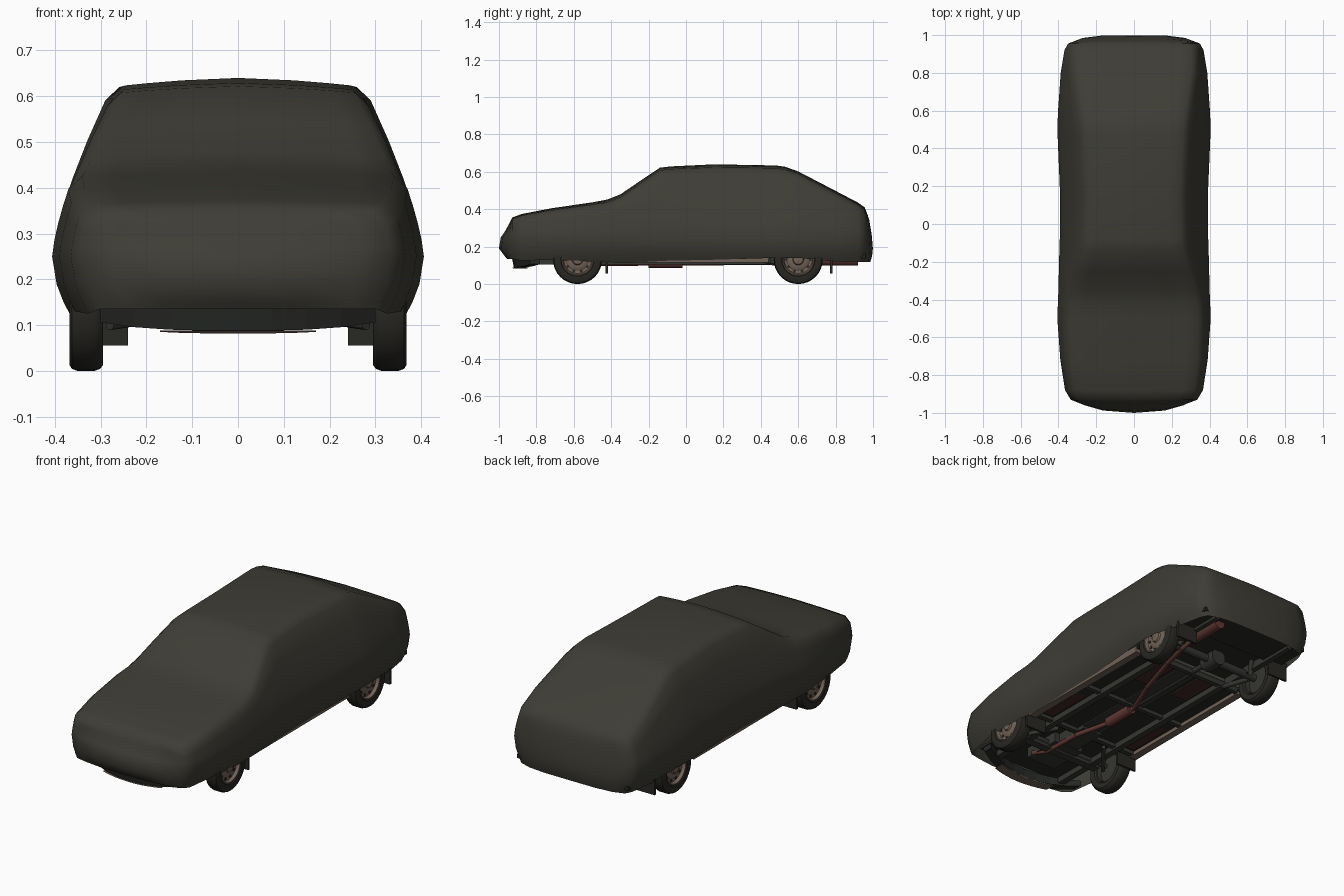
import bpy, bmesh, math
from mathutils import Vector

if "Cube" in bpy.data.objects:
    bpy.data.objects.remove(bpy.data.objects["Cube"])


def material(name, rgb):
    m = bpy.data.materials.new(name)
    m.diffuse_color = (*rgb, 1)
    m.use_nodes = True
    m.node_tree.nodes["Principled BSDF"].inputs["Base Color"].default_value = m.diffuse_color
    return m


CLOTH = material("dark olive cloth", (0.048, 0.046, 0.036))
RUBBER = material("black rubber", (0.022, 0.021, 0.017))
RIM = material("tan metal", (0.17, 0.125, 0.095))
RUST = material("rusty red", (0.12, 0.04, 0.033))
FLOOR = material("underbody black", (0.02, 0.022, 0.019))
FRAME = material("chassis grey", (0.036, 0.038, 0.032))
DARKRED = material("dark red paint", (0.05, 0.022, 0.018))


def finish(name, bm, mat, angle=None):
    bmesh.ops.remove_doubles(bm, verts=bm.verts, dist=1e-5)
    bmesh.ops.recalc_face_normals(bm, faces=bm.faces)
    me = bpy.data.meshes.new(name)
    bm.to_mesh(me)
    bm.free()
    me.materials.append(mat)
    ob = bpy.data.objects.new(name, me)
    bpy.context.collection.objects.link(ob)
    if angle:
        bpy.ops.object.select_all(action='DESELECT')
        ob.select_set(True)
        bpy.context.view_layer.objects.active = ob
        bpy.ops.object.shade_smooth_by_angle(angle=math.radians(angle))
    return ob


def box(name, x, y, z, mat):
    bm = bmesh.new()
    bmesh.ops.create_cube(bm, size=1)
    for v in bm.verts:
        v.co = [(a + b) / 2 + c * (b - a) for (a, b), c in zip((x, y, z), v.co)]
    return finish(name, bm, mat)


def pair(name, x, y, z, mat):
    box(name + "_right", x, y, z, mat)
    box(name + "_left", (-x[1], -x[0]), y, z, mat)


def tube(name, pts, r, mat, n=10):
    bm = bmesh.new()
    for a, b in zip(pts, pts[1:]):
        a, b = Vector(a), Vector(b)
        d = b - a
        geo = bmesh.ops.create_cone(bm, cap_ends=True, segments=n, radius1=r, radius2=r, depth=d.length)
        q = Vector((0, 0, 1)).rotation_difference(d)
        for v in geo['verts']:
            v.co = q @ v.co + (a + b) / 2
    return finish(name, bm, mat, 40)


def lathe(name, profile, x, y, z, side, mat, n=32):
    """Spin (radius, x offset) points about an axle along x."""
    bm = bmesh.new()
    rings = [[bm.verts.new((x + side * o, y + r * math.cos(2 * math.pi * i / n),
                            z + r * math.sin(2 * math.pi * i / n))) for i in range(n)]
             for r, o in profile]
    for a, b in zip(rings, rings[1:]):
        for i in range(n):
            bm.faces.new((a[i], a[(i + 1) % n], b[(i + 1) % n], b[i]))
    return finish(name, bm, mat, 35)


def lerp(table, t):
    for (a, u), (b, v) in zip(table, table[1:]):
        if t <= b:
            return u + (v - u) * max(0, (t - a) / (b - a))
    return table[-1][1]


# Cloth cover: stations of y, ridge height, half width, hem height, crown
STATIONS = [(-.93, .355, .335, .135, .008), (-.88, .374, .365, .125, .008), (-.72, .405, .39, .13, .01),
            (-.5, .437, .406, .12, .012), (-.42, .452, .403, .118, .015), (-.35, .48, .40, .115, .015),
            (-.25, .548, .398, .117, .015), (-.14, .622, .395, .115, .014), (-.08, .629, .393, .118, .014),
            (.15, .64, .391, .13, .016), (.48, .634, .405, .14, .014), (.53, .627, .405, .14, .014),
            (.6, .602, .402, .14, .012), (.8, .498, .388, .12, .012), (.92, .435, .368, .117, .01),
            (.955, .41, .35, .117, .01)]
COLS = [-1, -.8, -.5, 0, .5, .8, 1]


def side_x(z, w):
    return w - .52 * (z - .25) ** 1.4 if z > .25 else w - 2.2 * (.25 - z) ** 2 - .03 * (.25 - z)


def side_points(st):
    """Points from roof edge down to hem for one half."""
    y, zt, w, hem, crown = st
    zc = zt - crown - .028
    cx = side_x(zc, w)
    zs = [zc - (zc - .25) * f for f in (0, .25, .5, .75, 1)] + [.19, .15, hem]
    return [(cx - .03, zt - crown)] + [(side_x(z, w), z) for z in zs]


bm = bmesh.new()
rows = []
for st in STATIONS:
    y, zt, crown = st[0], st[1], st[4]
    side = side_points(st)
    top = [(s * side[0][0], zt - crown * abs(s) ** 1.6) for s in COLS]
    line = [(-x, z) for x, z in side[:0:-1]] + top + side[1:]
    rows.append([bm.verts.new((x, y, z)) for x, z in line])
for a, b in zip(rows, rows[1:]):
    for i in range(len(a) - 1):
        bm.faces.new((a[i], a[i + 1], b[i + 1], b[i]))
# Rounded nose and tail panels
NOSE = [(.12, .015), (.15, .04), (.19, .07), (.24, .068), (.28, .038), (.33, .012), (.35, 0)]
TAIL = [(.11, .028), (.15, .04), (.2, .045), (.27, .037), (.36, .022), (.40, 0)]
for st, sign, table in ((STATIONS[0], -1, NOSE), (STATIONS[-1], 1, TAIL)):
    grid = []
    for j, (x, z) in enumerate(side_points(st)):
        grid.append([])
        for s in COLS:
            zz = st[1] - st[4] * abs(s) ** 1.6 if j == 0 else z
            bulge = lerp(table, z) * (1 - abs(s) ** (2.5 if sign < 0 else 5)) if j else 0
            grid[-1].append(bm.verts.new((x * s, st[0] + sign * bulge, zz)))
    for a, b in zip(grid, grid[1:]):
        for i in range(len(COLS) - 1):
            bm.faces.new((a[i], a[i + 1], b[i + 1], b[i]))
finish("car_cover", bm, CLOTH, 60)

# Wheels
TYRE = [(.083, .066), (.09, .072), (.118, .073), (.126, .068), (.131, .056), (.131, .018),
        (.126, .006), (.118, 0), (.09, .002), (.083, .01)]
DISC = [(.086, .068), (.08, .068), (.074, .052), (.06, .05), (.045, .058), (.03, .058),
        (.025, .066), (.001, .068)]
BACK = [(.085, .012), (.078, .012), (.075, .035), (.001, .035)]
for yn, y in (("front", -.58), ("rear", .6)):
    for sn, s in (("left", -1), ("right", 1)):
        tag = yn + "_" + sn
        lathe("tyre_" + tag, TYRE, s * .295, y, .131, s, RUBBER)
        lathe("rim_" + tag, DISC, s * .295, y, .131, s, RIM)
        lathe("rim_back_" + tag, BACK, s * .295, y, .131, s, FRAME)
        for k in range(10):  # vent holes around the rim
            a = 2 * math.pi * k / 10
            p = Vector((s * .345, y + .064 * math.cos(a), .131 + .064 * math.sin(a)))
            tube(f"rim_hole_{tag}_{k}", [p, p + Vector((s * .004, 0, 0))], .008, RUBBER, 8)
    # Mud flaps behind each wheel
    fy = y + .15 if y < 0 else y + .17
    pair("mud_flap_" + yn, (.24, .362), (fy, fy + .012), (.056, .16), RUBBER)

# Floor pan in stepped sections
box("floor_middle", (-.35, .35), (-.43, .45), (.135, .15), FLOOR)
box("floor_front", (-.27, .27), (-.9, -.43), (.165, .18), FLOOR)
box("floor_rear", (-.27, .27), (.45, .76), (.165, .18), FLOOR)
box("boot_floor", (-.33, .33), (.76, .96), (.14, .16), FLOOR)
box("tunnel", (-.06, .06), (-.45, .45), (.128, .136), FRAME)
pair("sill", (.315, .355), (-.41, .44), (.115, .15), RIM)
pair("floor_rail", (.19, .225), (-.85, .45), (.105, .136), FRAME)
pair("rear_rail", (.225, .255), (.45, .95), (.125, .166), FRAME)
pair("red_floor_panel", (.24, .30), (-.36, -.1), (.128, .136), DARKRED)
pair("red_rear_panel", (.08, .18), (.2, .42), (.128, .136), DARKRED)
for i, y in enumerate((-.4, -.02, .43)):
    box(f"cross_rib_{i}", (-.31, .31), (y, y + .025), (.115, .136), FRAME)

# Front valance, curved like the nose
for name, z0, z1, mat in (("front_valance", .088, .135, FLOOR), ("valance_lip", .082, .088, RIM)):
    bm = bmesh.new()
    out = []
    for i in range(9):
        s = -1 + i / 4
        half = .30 if z0 > .085 else .17
        x = s * half
        yf = -.93 + .09 * (x / .30) ** 2
        zl = z0 + .018 * abs(x / .30) ** 3
        out.append([bm.verts.new(c) for c in ((x, yf, z1), (x, yf + .01, zl), (x, yf + .06, zl), (x, yf + .06, z1))])
    for a, b in zip(out, out[1:]):
        for k in range(4):
            bm.faces.new((a[k], a[(k + 1) % 4], b[(k + 1) % 4], b[k]))
    bm.faces.new(out[0])
    bm.faces.new(out[-1])
    finish(name, bm, mat)

# Engine, gearbox and suspension
box("engine_sump", (-.09, .09), (-.74, -.52), (.11, .17), FRAME)
box("gearbox", (-.06, .06), (-.52, -.33), (.115, .17), FRAME)
box("front_crossmember", (-.25, .25), (-.62, -.575), (.1, .13), FRAME)
tube("front_axle", [(-.3, -.58, .131), (.3, -.58, .131)], .014, FRAME)
tube("rear_axle", [(-.3, .6, .131), (.3, .6, .131)], .022, FRAME)
tube("propeller_shaft", [(-.02, -.33, .135), (-.02, .57, .135)], .014, FRAME)
tube("differential", [(-.02, .55, .131), (-.02, .65, .131)], .045, FRAME)
for n, s in (("left", -1), ("right", 1)):
    tube("front_arm_" + n, [(s * .28, -.58, .1), (s * .15, -.42, .12)], .011, FRAME)
    tube("trailing_arm_" + n, [(s * .26, .6, .11), (s * .2, .36, .125)], .013, FRAME)
    tube("rear_damper_" + n, [(s * .24, .64, .11), (s * .2, .7, .2)], .014, FRAME)

# Exhaust
tube("exhaust_pipe", [(.09, -.7, .12), (.06, -.62, .105), (.05, -.4, .108), (0, -.2, .11), (0, 0, .11),
                      (.08, .2, .112), (.16, .46, .112), (.2, .62, .11), (.2, .72, .13)], .012, RUST)
tube("exhaust_box", [(0, -.2, .112), (0, -.02, .112)], .027, RUST, 14)
tube("rear_silencer", [(.2, .71, .13), (.2, .92, .13)], .032, RUST, 14)
